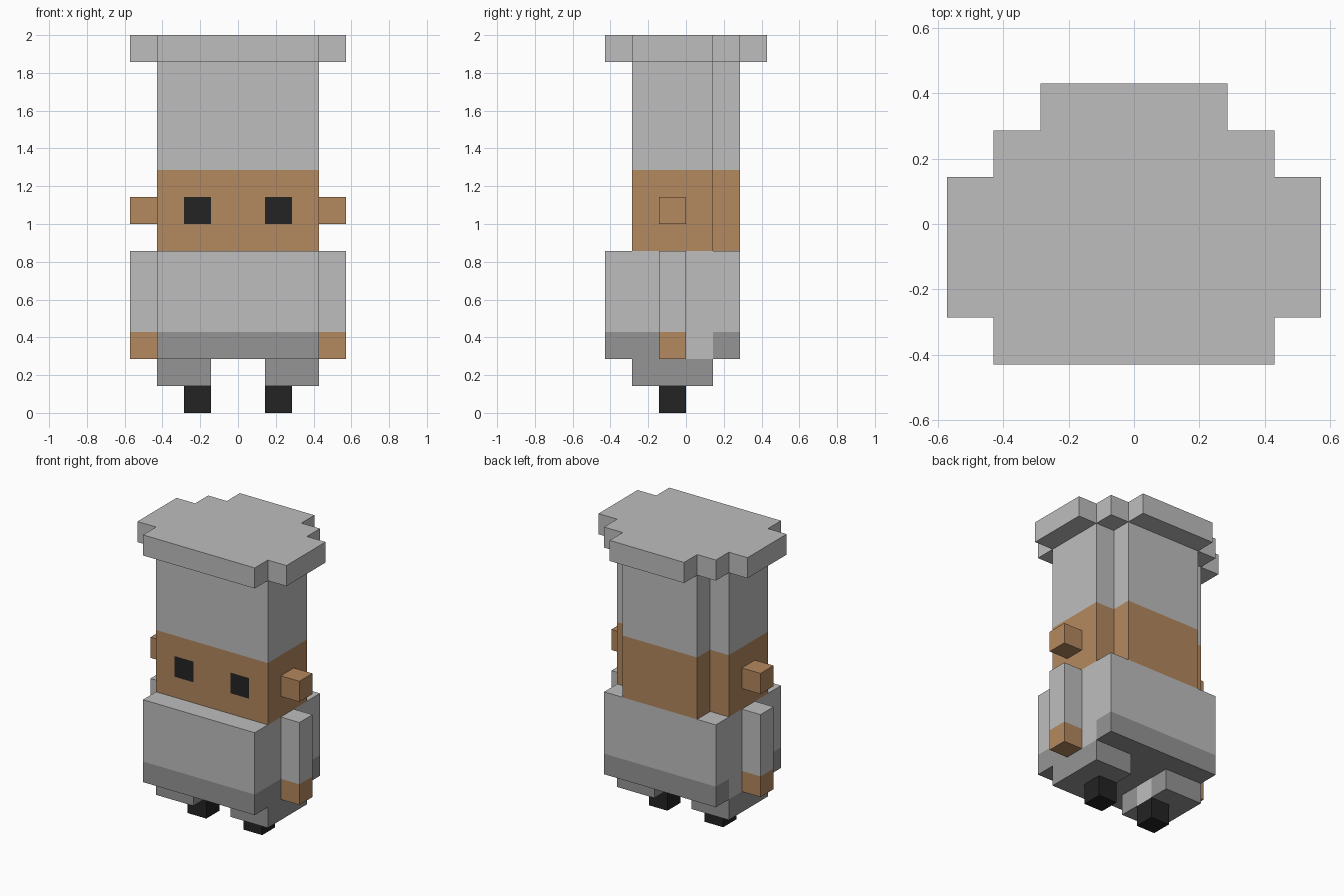
import bpy, bmesh
from mathutils import Vector

if "Cube" in bpy.data.objects:
    bpy.data.objects.remove(bpy.data.objects["Cube"], do_unlink=True)

U = 1 / 7  # one block


def material(name, rgb):
    m = bpy.data.materials.new(name)
    m.use_nodes = True
    m.diffuse_color = (*rgb, 1)
    bsdf = m.node_tree.nodes["Principled BSDF"]
    bsdf.inputs["Base Color"].default_value = (*rgb, 1)
    bsdf.inputs["Roughness"].default_value = 0.9
    return m


WHITE = material("light grey cloth", (0.515, 0.515, 0.515))
GREY = material("mid grey cloth", (0.30, 0.30, 0.30))
SKIN = material("tan skin", (0.456, 0.246, 0.112))
BLACK = material("black", (0.017, 0.017, 0.017))


def prism(name, half, z0, z1, mats, cuts=(), rule=None):
    """Extrude a closed outline (block units), cut it along axis planes, colour faces by rule."""
    bm = bmesh.new()
    base = bm.faces.new([bm.verts.new((x, y, z0)) for x, y in half])
    top = bmesh.ops.extrude_face_region(bm, geom=[base])["geom"]
    bmesh.ops.translate(bm, vec=(0, 0, z1 - z0),
                        verts=[v for v in top if isinstance(v, bmesh.types.BMVert)])
    for axis, pos in cuts:
        no = Vector((0, 0, 0))
        no[axis] = 1
        bmesh.ops.bisect_plane(bm, geom=bm.verts[:] + bm.edges[:] + bm.faces[:],
                               plane_co=no * pos, plane_no=no)
    bmesh.ops.recalc_face_normals(bm, faces=bm.faces)
    if rule:
        for f in bm.faces:
            f.material_index = rule(f.calc_center_median(), f.normal)
    bmesh.ops.scale(bm, vec=(U, U, U), verts=bm.verts)
    me = bpy.data.meshes.new(name)
    bm.to_mesh(me)
    bm.free()
    for m in mats:
        me.materials.append(m)
    ob = bpy.data.objects.new(name, me)
    bpy.context.collection.objects.link(ob)
    return ob


def rect(x0, x1, y0, y1):
    return [(x0, y0), (x1, y0), (x1, y1), (x0, y1)]


def symmetric(right_side):
    return right_side + [(-x, y) for x, y in reversed(right_side)]


# Head with inset eye faces, narrower at the back
head_outline = symmetric([(3, -2), (3, 1), (2, 1), (2, 2)])


def eye_rule(c, n):
    return int(n.y < -0.5 and 1 < abs(c.x) < 2 and 7 < c.z < 8)


prism("head", head_outline, 6, 9, [SKIN, BLACK],
      [(0, -2), (0, -1), (0, 1), (0, 2), (2, 7), (2, 8)], eye_rule)

# Tall hat and its stepped top
prism("hat_crown", head_outline, 9, 13, [WHITE])
prism("hat_top", symmetric([(3, -3), (3, -2), (4, -2), (4, 1), (3, 1), (3, 2), (2, 2), (2, 3)]),
      13, 14, [WHITE])


# Jacket with a darker lower band, interrupted behind each arm
def band_rule(c, n):
    if c.z >= 3:
        return 0
    return 0 if abs(n.x) > 0.5 and 0 < c.y < 1 else 1


prism("body", rect(-3, 3, -3, 2), 2, 6, [WHITE, GREY],
      [(2, 3), (1, 0), (1, 1)], band_rule)

# Paired parts
for side, s in (("left", 1), ("right", -1)):
    def paired(name, x0, x1, y0, y1, z0, z1, *args):
        prism(side + "_" + name, rect(*sorted((s * x0, s * x1)), y0, y1), z0, z1, *args)

    paired("ear", 3, 4, -1, 0, 7, 8, [SKIN])
    paired("arm", 3, 4, -1, 0, 3, 6, [WHITE])
    paired("hand", 3, 4, -1, 0, 2, 3, [SKIN])
    # Trouser leg with a light patch on the inner face
    paired("leg", 1, 3, -2, 1, 1, 2, [GREY, WHITE], [(1, -1), (1, 0)],
           lambda c, n: int(n.x * s < -0.5 and -1 < c.y < 0))
    paired("shoe", 1, 2, -1, 0, 0, 1, [BLACK])
